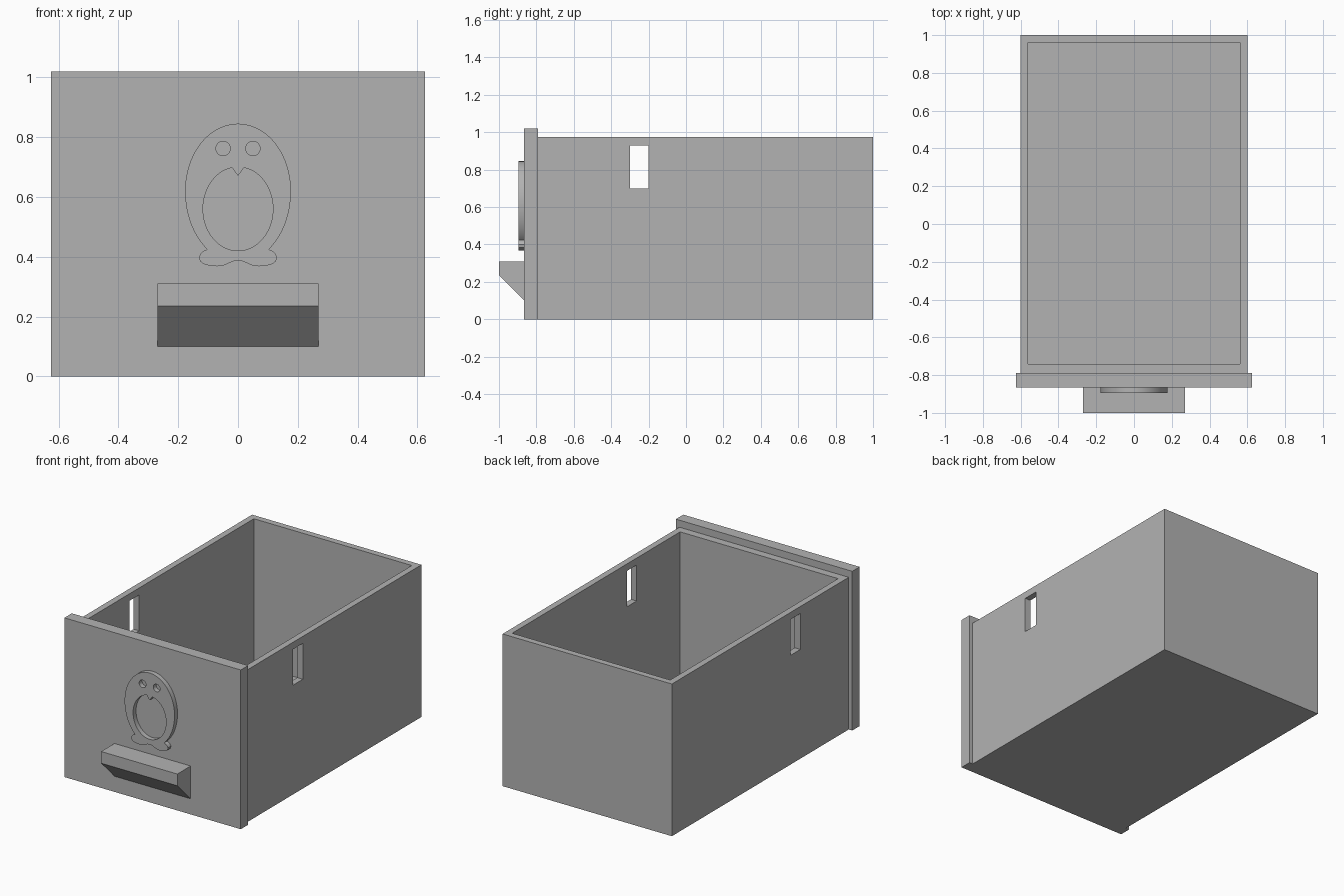
import bpy, bmesh
from math import sin, cos, pi, radians

old = bpy.data.objects.get("Cube")
if old:
    bpy.data.objects.remove(old, do_unlink=True)

# One plain grey for the whole drawer
grey = bpy.data.materials.new("plain grey")
grey.use_nodes = True
colour = (0.45, 0.45, 0.45, 1)
grey.diffuse_color = colour
grey.node_tree.nodes["Principled BSDF"].inputs["Base Color"].default_value = colour


def add_object(name, bm):
    bmesh.ops.recalc_face_normals(bm, faces=bm.faces)
    mesh = bpy.data.meshes.new(name)
    bm.to_mesh(mesh)
    bm.free()
    obj = bpy.data.objects.new(name, mesh)
    bpy.context.collection.objects.link(obj)
    mesh.materials.append(grey)
    return obj


def prism(name, profile, half_width):
    """Extrude a (y, z) profile symmetrically along x."""
    bm = bmesh.new()
    face = bm.faces.new([bm.verts.new((-half_width, y, z)) for y, z in profile])
    moved = bmesh.ops.extrude_face_region(bm, geom=[face])["geom"]
    verts = [v for v in moved if isinstance(v, bmesh.types.BMVert)]
    bmesh.ops.translate(bm, verts=verts, vec=(2 * half_width, 0, 0))
    return add_object(name, bm)


def box(name, half_width, y0, y1, z0, z1):
    return prism(name, [(y0, z0), (y1, z0), (y1, z1), (y0, z1)], half_width)


def cut(target, cutter):
    mod = target.modifiers.new("cut", 'BOOLEAN')
    mod.operation, mod.solver, mod.object = 'DIFFERENCE', 'EXACT', cutter
    bpy.context.view_layer.objects.active = target
    bpy.ops.object.modifier_apply(modifier=mod.name)
    bpy.data.objects.remove(cutter, do_unlink=True)


# Open tray with a slot through both side walls
tray = box("tray", 0.60, -0.79, 1.0, 0, 0.975)
cut(tray, box("cavity_cutter", 0.56, -0.74, 0.96, 0.04, 1.2))
cut(tray, box("slot_cutter", 0.70, -0.30, -0.20, 0.70, 0.93))

# Front panel and wedge-shaped pull
box("front_panel", 0.625, -0.865, -0.79, 0, 1.02)
prism("pull_handle", [(-0.865, 0.31), (-1.0, 0.31), (-1.0, 0.235), (-0.865, 0.10)], 0.27)


# Bird relief: an outline with belly and eye openings, extruded
def arc(cz, rx, rz, start, end, steps):
    """Ellipse points, the angle measured clockwise from the top."""
    angles = [start + (end - start) * i / steps for i in range(steps + 1)]
    return [(rx * sin(a), cz + rz * cos(a)) for a in angles]


def mirrored(half):
    """Close a right-hand half that starts and ends on x = 0."""
    return half + [(-x, z) for x, z in half[-2:0:-1]]


foot = [(0.114, 0.420), (0.125, 0.411), (0.130, 0.400), (0.127, 0.385), (0.116, 0.376),
        (0.095, 0.370), (0.070, 0.368), (0.048, 0.371), (0.030, 0.379), (0.015, 0.385), (0, 0.387)]
body = mirrored(arc(0.62, 0.177, 0.225, 0, pi / 2, 20)
                + arc(0.62, 0.177, 0.24, pi / 2, pi - 0.62, 16)[1:] + foot)
belly = mirrored([(0, 0.67)] + arc(0.56, 0.117, 0.14, 0.17, pi, 32))
eyes = [[(x + side * 0.05, z) for x, z in arc(0.762, 0.024, 0.024, 0, 2 * pi, 24)[:-1]]
        for side in (-1, 1)]

curve = bpy.data.curves.new("bird_relief", 'CURVE')
curve.dimensions, curve.fill_mode, curve.extrude = '2D', 'BOTH', 0.015
for loop in [body, belly] + eyes:
    spline = curve.splines.new('POLY')
    spline.points.add(len(loop) - 1)
    for point, (x, z) in zip(spline.points, loop):
        point.co = (x, z, 0, 1)
    spline.use_cyclic_u = True
curve.materials.append(grey)
relief = bpy.data.objects.new("bird_relief", curve)
bpy.context.collection.objects.link(relief)
relief.rotation_euler.x = radians(90)
relief.location.y = -0.88

bpy.ops.object.select_all(action='DESELECT')
relief.select_set(True)
bpy.context.view_layer.objects.active = relief
bpy.ops.object.convert(target='MESH')
bm = bmesh.new()
bm.from_mesh(relief.data)
bmesh.ops.remove_doubles(bm, verts=bm.verts, dist=0.0001)
bmesh.ops.recalc_face_normals(bm, faces=bm.faces)
bm.to_mesh(relief.data)
bm.free()
bpy.ops.object.shade_smooth_by_angle(angle=radians(30))
